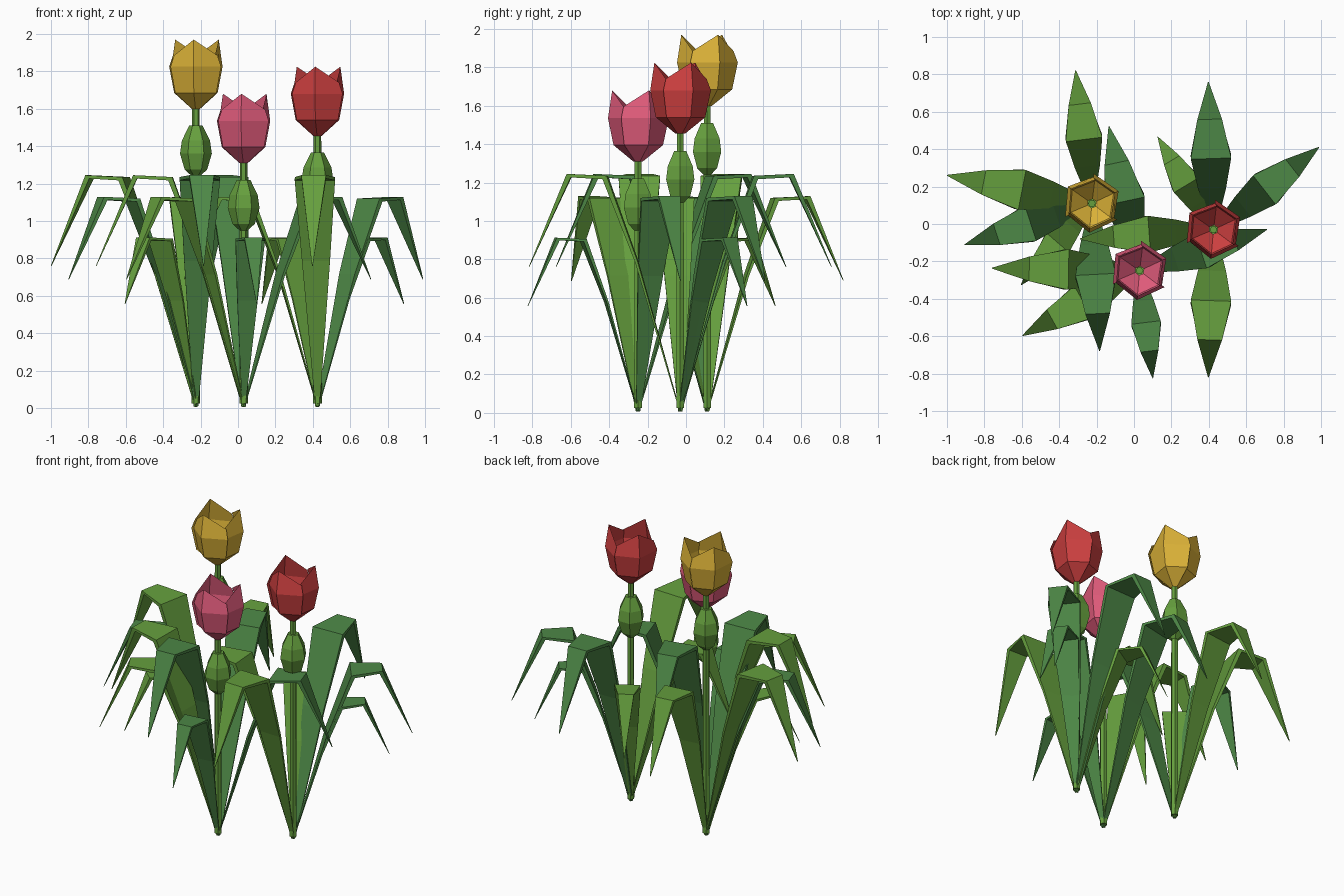
import bpy, bmesh, math
from mathutils import Vector

old = bpy.data.objects.get("Cube")
if old:
    bpy.data.objects.remove(old, do_unlink=True)


def material(name, *rgb):
    lin = [(c / 255 / 12.92) if c < 11 else ((c / 255 + 0.055) / 1.055) ** 2.4 for c in rgb]
    m = bpy.data.materials.new(name)
    m.use_nodes = True
    m.diffuse_color = (*lin, 1)
    m.node_tree.nodes["Principled BSDF"].inputs["Base Color"].default_value = (*lin, 1)
    return m


LIGHT = material("light green", 102, 160, 62)
DARK = material("dark green", 78, 137, 71)
YELLOW = material("yellow petal", 221, 179, 56)
PINK = material("pink petal", 226, 92, 124)
RED = material("red petal", 206, 64, 64)


def finish(name, bm, mat, loc, recalc=True):
    if recalc:
        bmesh.ops.recalc_face_normals(bm, faces=bm.faces)
    me = bpy.data.meshes.new(name)
    bm.to_mesh(me)
    bm.free()
    me.materials.append(mat)
    ob = bpy.data.objects.new(name, me)
    ob.location = loc
    bpy.context.collection.objects.link(ob)


def bridge(bm, rows, closed):
    for a, b in zip(rows, rows[1:]):
        n = len(a)
        for i in range(n if closed else n - 1):
            j = (i + 1) % n
            bm.faces.new((a[i], a[j], b[j], b[i]))


def lathe(name, profile, mat, loc, sides=6):
    bm = bmesh.new()
    rows = []
    for r, z in profile:
        rows.append([bm.verts.new((r * math.cos(k * math.tau / sides),
                                   r * math.sin(k * math.tau / sides), z)) for k in range(sides)])
    bridge(bm, rows, True)
    bm.faces.new(rows[0])
    bm.faces.new(rows[-1])
    finish(name, bm, mat, loc)


# Leaf spine: reach, height, half width, thickness
SPINE = [(0.0, 0.01, 0.012, 0.004), (0.22, 0.79, 0.075, 0.014), (0.38, 1.235, 0.108, 0.028),
         (0.59, 1.245, 0.066, 0.028), (0.79, 0.76, 0.002, 0.003)]


def leaf(name, size, angle, mat, loc):
    bm = bmesh.new()
    a = math.radians(angle)
    out, side, up = Vector((math.cos(a), math.sin(a), 0)), Vector((-math.sin(a), math.cos(a), 0)), Vector((0, 0, 1))
    pts = [out * r + up * z for r, z, w, t in SPINE]
    rows = []
    for i, (r, z, w, t) in enumerate(SPINE):
        tangent = (pts[min(i + 1, len(pts) - 1)] - pts[max(i - 1, 0)]).normalized()
        under = tangent.cross(side) * -t
        if under.z > 0:
            under = -under
        corners = [pts[i] + side * w, pts[i] - side * w,
                   pts[i] - side * w + under, pts[i] + side * w + under]
        rows.append([bm.verts.new(c * size) for c in corners])
    bridge(bm, rows, True)
    bm.faces.new(rows[0])
    bm.faces.new(rows[-1])
    finish(name, bm, mat, loc)


# Petal rows: radius, height below the tip, extra drop at the petal edges
PETAL = [(0.025, -0.37, 0), (0.128, -0.285, 0), (0.157, -0.145, 0), (0.135, 0, 0.085)]


def petal(name, angle, mat, loc):
    bm = bmesh.new()
    rows = []
    for r, z, drop in PETAL:
        row = []
        for turn, grow in ((-62, 0.94), (0, 1), (62, 1.02)):
            a = math.radians(angle + turn)
            row.append(bm.verts.new((r * grow * math.cos(a), r * grow * math.sin(a),
                                     z - (drop if turn else 0))))
        rows.append(row)
    bridge(bm, rows, False)
    finish(name, bm, mat, loc, recalc=False)


# Each plant: base, flower top, petal colour, leaves as (size, direction, colour)
L, M, S = 1.0, 0.907, 0.733
PLANTS = {
    "yellow": (-0.225, 0.11, 1.97, YELLOW,
               [(L, 169, LIGHT), (L, 273, DARK), (M, 198, DARK), (M, 97, LIGHT), (S, 229, LIGHT)]),
    "pink": (0.03, -0.25, 1.68, PINK,
             [(L, 179, LIGHT), (L, 102, DARK), (M, 209, LIGHT), (M, 18, DARK), (S, 277, DARK)]),
    "red": (0.425, -0.03, 1.825, RED,
            [(L, 268, LIGHT), (L, 92, DARK), (M, 38, DARK), (M, 184, LIGHT), (S, 121, LIGHT), (S, 37, DARK)]),
}
BUD = [(0.022, -0.73), (0.06, -0.695), (0.085, -0.61), (0.075, -0.54), (0.036, -0.46)]

for key, (x, y, top, colour, leaves) in PLANTS.items():
    base, head = (x, y, 0), (x, y, top)
    lathe(key + "_stem", [(0.023, 0.025), (0.02, top - 0.35)], LIGHT, base)
    lathe(key + "_bud", BUD, LIGHT, head)
    for i in range(3):
        petal(f"{key}_petal_{i + 1}", 25 + 120 * i, colour, head)
    for i, (size, angle, mat) in enumerate(leaves):
        leaf(f"{key}_leaf_{i + 1}", size, angle, mat, base)
